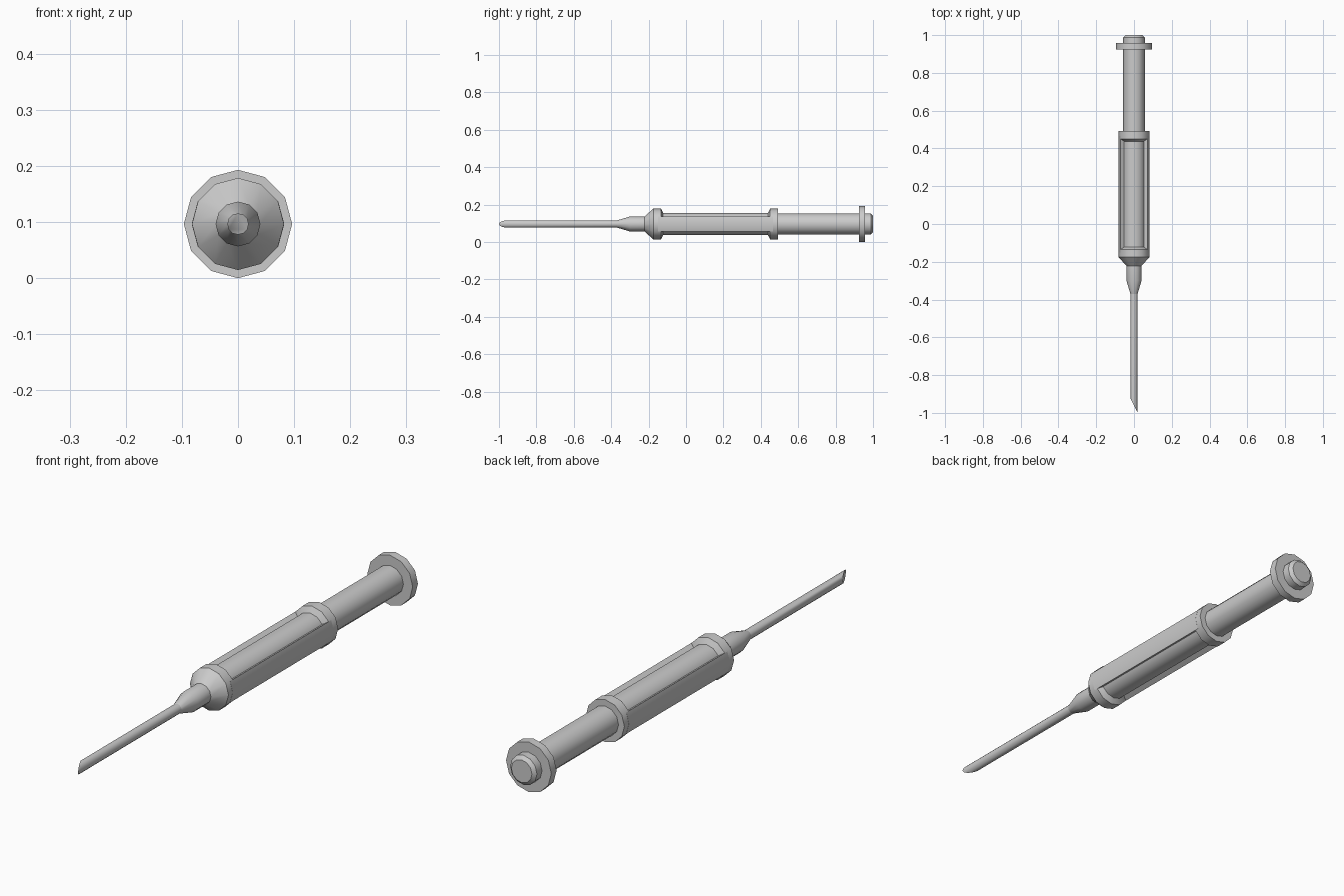
import bpy, bmesh, math

if "Cube" in bpy.data.objects:
    bpy.data.objects.remove(bpy.data.objects["Cube"])

SIDES = 12
CZ = 0.0965          # height of the long axis


def finish(name, bm, angle):
    bmesh.ops.recalc_face_normals(bm, faces=bm.faces)
    me = bpy.data.meshes.new(name)
    bm.to_mesh(me)
    bm.free()
    ob = bpy.data.objects.new(name, me)
    bpy.context.collection.objects.link(ob)
    bpy.ops.object.select_all(action='DESELECT')
    ob.select_set(True)
    bpy.context.view_layer.objects.active = ob
    bpy.ops.object.shade_smooth_by_angle(angle=math.radians(angle))
    return ob


def point(r, a, y):
    return (r * math.cos(a), y, CZ + r * math.sin(a))


def lathe(name, profile, slant=0.0):
    """Capped turning around the y axis; slant skews the first ring."""
    bm = bmesh.new()
    rings = []
    for i, (y, r) in enumerate(profile):
        ring = []
        for k in range(SIDES):
            a = 2 * math.pi * k / SIDES
            dy = -slant * math.cos(a) if i == 0 else 0
            ring.append(bm.verts.new(point(r, a, y + dy)))
        rings.append(ring)
    for p, q in zip(rings, rings[1:]):
        for k in range(SIDES):
            n = (k + 1) % SIDES
            bm.faces.new((p[k], p[n], q[n], q[k]))
    bm.faces.new(rings[0])
    bm.faces.new(rings[-1])
    return finish(name, bm, 35)


def side_panel(name, centre):
    """Curved strip of the outer sleeve, left standing between the windows."""
    bm = bmesh.new()
    loops = []
    for y in (-0.15, 0.465):
        outer = [(0.0825, a) for a in (-30, 0, 30)]
        inner = [(0.055, a) for a in (30, 0, -30)]
        loops.append([bm.verts.new(point(r, math.radians(centre + a), y))
                      for r, a in outer + inner])
    p, q = loops
    for k in range(6):
        n = (k + 1) % 6
        bm.faces.new((p[k], p[n], q[n], q[k]))
    bm.faces.new(p)
    bm.faces.new(q)
    return finish(name, bm, 35)


# slant-cut needle
lathe("needle", [(-0.962, 0.019), (-0.36, 0.019)], slant=0.038)

# tapered nozzle
lathe("nozzle", [(-0.37, 0.019), (-0.30, 0.04), (-0.21, 0.04)])

# barrel: front cone and collar, inner tube, rear collar
lathe("barrel", [(-0.222, 0.04), (-0.175, 0.082), (-0.134, 0.082),
                 (-0.122, 0.06), (0.438, 0.06), (0.45, 0.082), (0.492, 0.082)])

# sleeve strips either side of the two windows
side_panel("right_sleeve_strip", 0)
side_panel("left_sleeve_strip", 180)

# plunger rod, thumb flange and end button
lathe("plunger_rod", [(0.48, 0.057), (0.935, 0.057)])
lathe("thumb_flange", [(0.925, 0.0965), (0.957, 0.0965)])
lathe("end_button", [(0.95, 0.057), (0.988, 0.057), (1.0, 0.044)])
